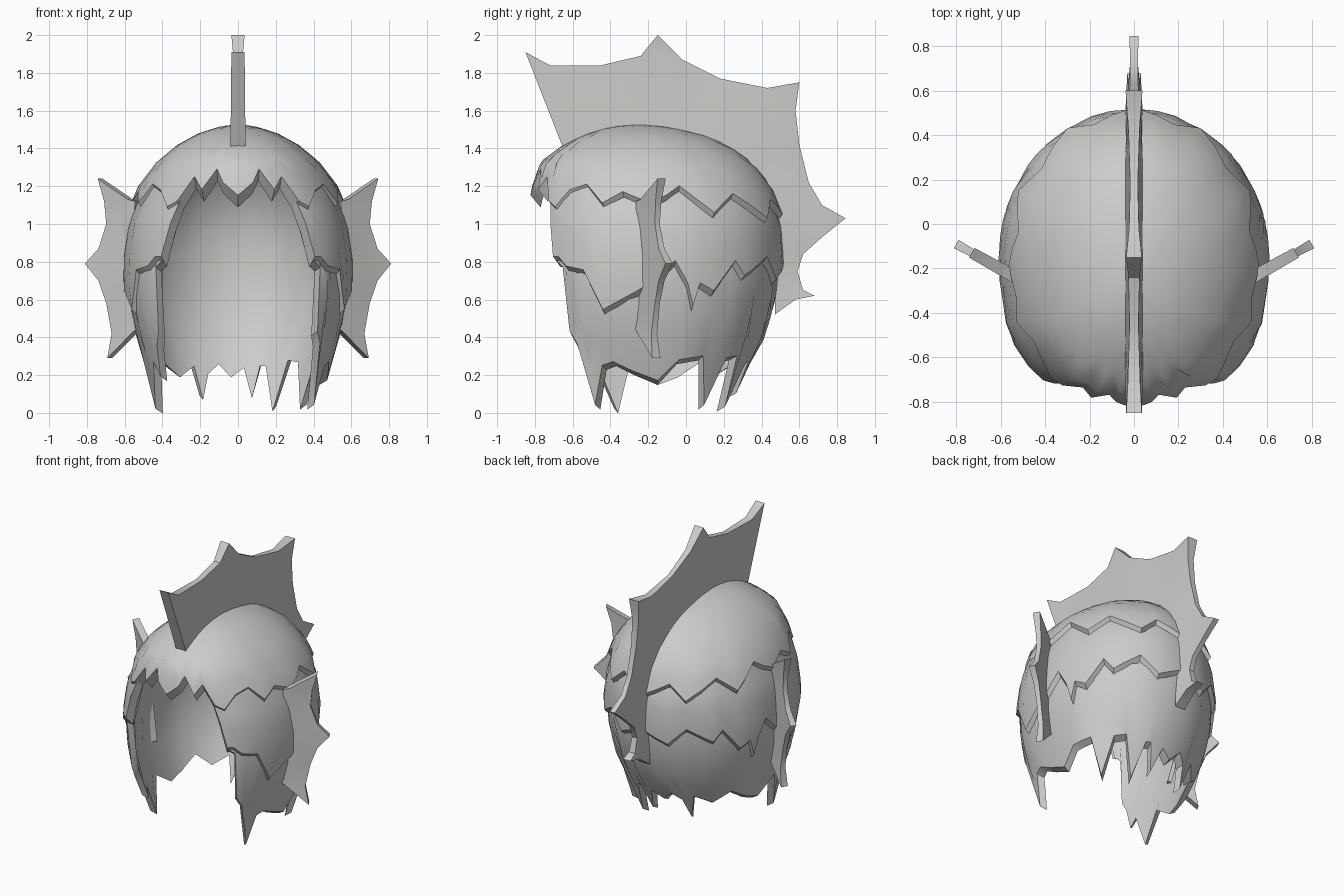
import bpy, bmesh, math

if "Cube" in bpy.data.objects:
    bpy.data.objects.remove(bpy.data.objects["Cube"])

grey = bpy.data.materials.new("light_grey")
grey.diffuse_color = (0.6, 0.6, 0.59, 1)
grey.use_nodes = True
grey.node_tree.nodes["Principled BSDF"].inputs["Base Color"].default_value = grey.diffuse_color

# Head profile: z, half width, front y, back y
PROFILE = [(1.53, 0, -.25, -.25), (1.515, .1, -.4, -.1), (1.48, .21, -.52, .07),
           (1.42, .32, -.65, .22), (1.33, .43, -.77, .35), (1.2, .53, -.815, .455),
           (1.0, .61, -.85, .535), (.8, .64, -.865, .55), (.6, .635, -.85, .53),
           (.4, .595, -.83, .475), (.2, .53, -.77, .36), (0, .51, -.72, .29)]

# Zigzag hems: degrees from the front towards +x, height
CAP_HALF = [(0, 1.12), (5, 1.16), (9, 1.19), (14, 1.26), (21, 1.15), (28, 1.22), (35, 1.09),
            (41, 1.06), (50, 1.15), (60, 1.18), (69, 1.08), (78, 1.14), (88, 1.08),
            (94, 1.12), (101, 1.17), (117, 1.03), (130, 1.13), (150, 1.0), (161, 1.1), (180, 1.0)]
MID_HALF = [(34, 1.1), (37, .98), (41, .8), (45, .8), (50, .75), (60, .73), (69, .52), (84, .62),
            (98, .78), (104, .66), (107, .54), (110, .66), (117, .62), (128, .78), (134, .7),
            (150, .8), (162, .68), (180, .76)]
LOWER = [(0, 1.18), (14, 1.3), (21, 1.2), (28, 1.26), (36, 1.1), (42, .79), (46, .76),
         (48, .42), (52, .36), (57, .03), (65, .24), (71, .26), (90, .16), (103, .27),
         (118, .29), (128, .03), (136, .28), (145, .29), (154, .02),
         (161, .26), (165, .26), (170, .09), (176, .25), (185, .2), (193, .27), (201, .22),
         (206, .08), (211, .26), (225, .2), (240, .28), (255, .2), (270, .16), (282, .26),
         (291, .01), (300, .26), (304, .18), (308, .34), (312, .42), (314, .76), (318, .79),
         (324, 1.1), (332, 1.26), (339, 1.2), (346, 1.3), (360, 1.18)]


def mirrored(half):
    return half + [(360 - a, z) for a, z in reversed(half[:-1])]


def lerp_table(table, x):
    """Piecewise linear lookup in a table with ascending first column."""
    for p, q in zip(table, table[1:]):
        if p[0] <= x <= q[0]:
            f = (x - p[0]) / (q[0] - p[0])
            return [a + (b - a) * f for a, b in zip(p[1:], q[1:])]
    return table[-1][1:] if x > table[-1][0] else table[0][1:]


def head_point(deg, z, off):
    w, yf, yb = lerp_table(PROFILE[::-1], z)
    a = math.radians(deg)
    yc = -.15 - .1 * max(0, (z - 1.2) / .33)
    k = min(1, w / .2)
    c = math.cos(a)
    ry = (yc - yf if c > 0 else yb - yc) + off * k
    if c > 0:
        c = c ** .82          # squarer towards the face
    return ((w + off * k) * math.sin(a), yc - ry * c, z + off * (1 - k))


def finish(bm, name):
    bmesh.ops.recalc_face_normals(bm, faces=bm.faces)
    me = bpy.data.meshes.new(name)
    bm.to_mesh(me)
    bm.free()
    me.materials.append(grey)
    ob = bpy.data.objects.new(name, me)
    bpy.context.collection.objects.link(ob)
    bpy.context.view_layer.objects.active = ob
    for o in bpy.context.selected_objects:
        o.select_set(False)
    ob.select_set(True)
    bpy.ops.object.shade_smooth_by_angle(angle=math.radians(33))


def hair_layer(name, hem, top, off, front_off, thick, drop, rows=12):
    """Thick sheet following the head down to a zigzag hem that slopes inwards.
    The offset blends to front_off near the face."""
    angles = {a for a, z in hem}
    for a in range(0, 361, 10):
        if hem[0][0] <= a <= hem[-1][0] and min(abs(a - b) for b in angles) > 4:
            angles.add(a)
    bm = bmesh.new()
    rings = []
    for depth, shift in ((0, drop), (thick, -drop)):
        cols = []
        for a in sorted(angles):
            low = lerp_table(hem, a)[0] + shift
            f = min(1, max(0, (min(a, 360 - a) - 58) / 25))
            o = front_off + (off - front_off) * f - depth
            cols.append([bm.verts.new(head_point(
                a, top - (top - low) * (1 - math.cos(i / rows * math.pi / 2)), o))
                for i in range(rows + 1)])
        for c, d in zip(cols, cols[1:]):
            for i in range(rows):
                bm.faces.new((c[i], c[i + 1], d[i + 1], d[i]))
        rings.append(cols)
    outer, inner = rings
    # Close the hem, and the free side edges of open sheets
    for i in range(len(outer) - 1):
        bm.faces.new((outer[i][-1], outer[i + 1][-1], inner[i + 1][-1], inner[i][-1]))
    if hem[0][0] > 0:
        for k in (0, -1):
            for i in range(rows):
                bm.faces.new((outer[k][i], outer[k][i + 1], inner[k][i + 1], inner[k][i]))
    bmesh.ops.remove_doubles(bm, verts=bm.verts, dist=.0005)
    finish(bm, name)


def fin(name, outline, place):
    """Plate from (u, v, half thickness) points; place maps (u, v, t) to space."""
    bm = bmesh.new()
    sides = [[bm.verts.new(place(u, v, s * t)) for u, v, t in outline] for s in (1, -1)]
    n = len(outline)
    caps = [bm.faces.new(s) for s in sides]
    for i in range(n):
        j = (i + 1) % n
        bm.faces.new((sides[0][i], sides[0][j], sides[1][j], sides[1][i]))
    bm.normal_update()
    bmesh.ops.triangulate(bm, faces=caps)
    finish(bm, name)


# Layered hair
hair_layer("hair_cap", mirrored(CAP_HALF), 1.53, 0, 0, .065, .032)
hair_layer("hair_middle_layer", mirrored(MID_HALF), 1.3, -.03, -.015, .05, .028)
hair_layer("hair_lower_layer", LOWER, 1.53, -.055, -.035, .04, .012, 16)

# Crest fin along the middle
CREST = [(-.65, 1.40, .04), (-.85, 1.91, .035), (-.72, 1.84, .028), (-.45, 1.84, .02),
         (-.24, 1.89, .025), (-.15, 2.0, .035), (-.02, 1.87, .022), (.18, 1.77, .017),
         (.43, 1.72, .025), (.6, 1.75, .038), (.58, 1.6, .025), (.6, 1.42, .02),
         (.65, 1.22, .018), (.72, 1.1, .018), (.845, 1.03, .02), (.72, .93, .018),
         (.62, .84, .018), (.59, .75, .02), (.62, .65, .025), (.68, .62, .03),
         (.58, .6, .035), (.47, .52, .04), (.48, .8, .04), (.47, 1.08, .04),
         (.31, 1.33, .04), (0, 1.47, .04), (-.3, 1.49, .04), (-.52, 1.45, .04)]
fin("crest_fin", CREST, lambda u, v, t: (t, u, v))

# Side fins, swept backwards
SIDE = [(.53, 1.12, .028), (.57, 1.13, .028), (.73, 1.24, .025), (.70, 1.12, .018),
        (.69, 1.0, .015), (.73, .87, .018), (.80, .79, .022), (.73, .70, .018),
        (.69, .58, .015), (.66, .42, .018), (.68, .29, .025), (.54, .43, .03), (.5, .46, .03),
        (.56, .75, .03)]
for side, word in ((1, "right"), (-1, "left")):
    fin(word + "_side_fin", SIDE, lambda u, v, t: (
        side * (u - t * .5), -.23 + .56 * (u - .55) + t * .86, v))
